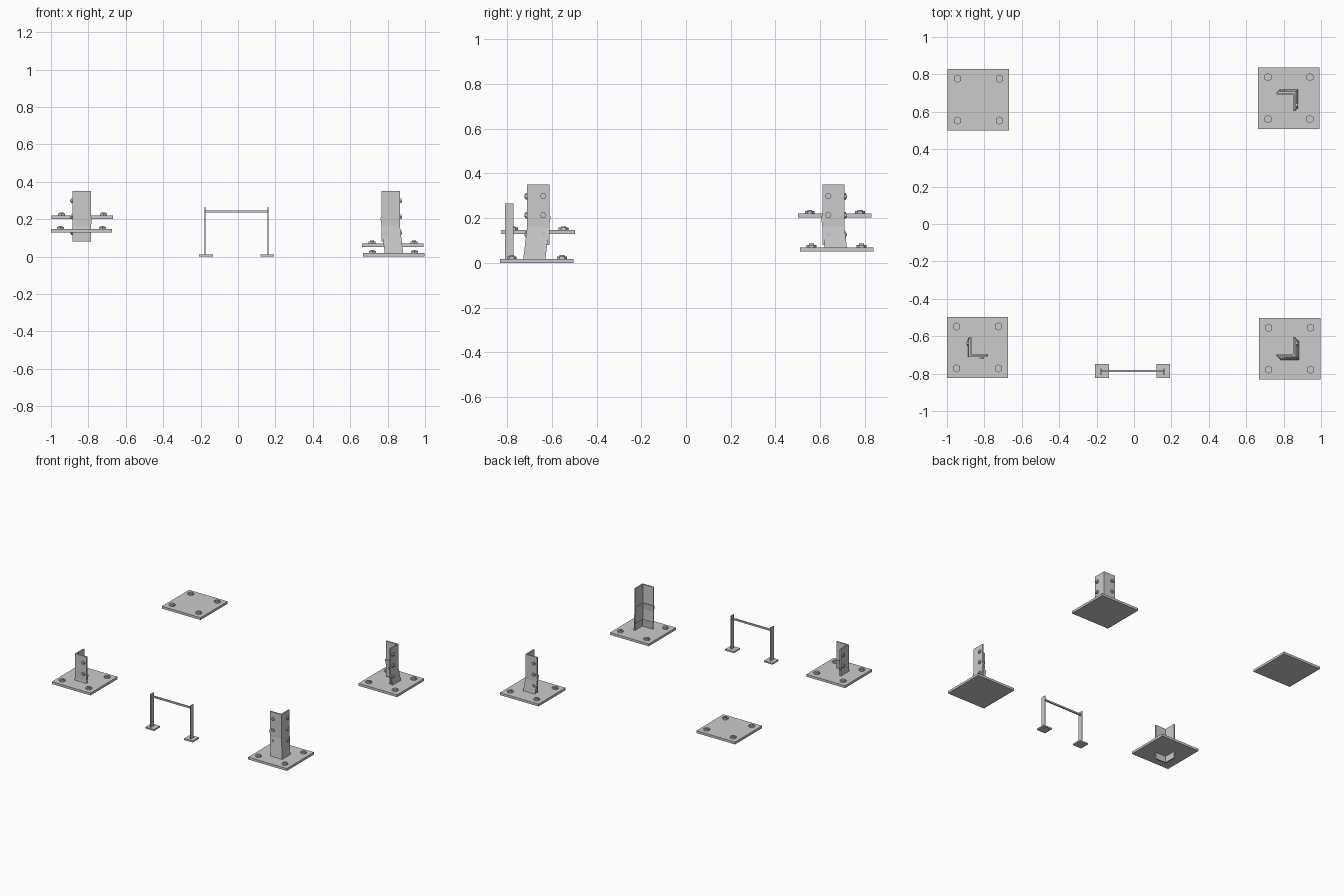
import bpy, bmesh, math
from mathutils import Vector, Matrix

if "Cube" in bpy.data.objects:
    bpy.data.objects.remove(bpy.data.objects["Cube"])


def finish(bm, name):
    bmesh.ops.recalc_face_normals(bm, faces=bm.faces)
    me = bpy.data.meshes.new(name)
    bm.to_mesh(me)
    bm.free()
    ob = bpy.data.objects.new(name, me)
    bpy.context.collection.objects.link(ob)
    return ob


def box(name, lo, hi):
    lo, hi = Vector(lo), Vector(hi)
    bm = bmesh.new()
    bmesh.ops.create_cube(bm, size=1)
    for v in bm.verts:
        v.co = Vector([(lo[i] + hi[i]) / 2 + v.co[i] * (hi[i] - lo[i]) for i in range(3)])
    return finish(bm, name)


def bolt(name, pos, axis, r, h):
    # hexagonal nut with a round shank end sticking out of it
    bm = bmesh.new()
    for radius, height, sides in ((r, h, 6), (r * 0.5, h * 1.5, 12)):
        bmesh.ops.create_cone(bm, cap_ends=True, segments=sides, radius1=radius,
                              radius2=radius, depth=height,
                              matrix=Matrix.Translation((0, 0, height / 2)))
    rot = Vector((0, 0, 1)).rotation_difference(Vector(axis)).to_matrix().to_4x4()
    bm.transform(Matrix.Translation(pos) @ rot)
    return finish(bm, name)


def angle_bar(name, bottom, top, sx, sy, leg=0.099, t=0.010):
    # L profile with its outer corner running from bottom to top
    prof = [(0, 0), (leg, 0), (leg, t), (t, t), (t, leg), (0, leg)]
    bm = bmesh.new()
    rings = [[bm.verts.new((c[0] - sx * a, c[1] - sy * b, c[2])) for a, b in prof]
             for c in (bottom, top)]
    for i in range(6):
        j = (i + 1) % 6
        bm.faces.new((rings[0][i], rings[0][j], rings[1][j], rings[1][i]))
    bm.faces.new(rings[0])
    bm.faces.new(rings[1])
    return finish(bm, name)


# base plates: name, centre x, centre y, underside z
plates = [("back_left", -0.832, 0.665, 0.202), ("back_right", 0.828, 0.673, 0.052),
          ("front_left", -0.837, -0.660, 0.129), ("front_right", 0.832, -0.667, 0.0)]
H, T = 0.164, 0.018
for name, x, y, z in plates:
    box(name + "_plate", (x - H, y - H, z), (x + H, y + H, z + T))
    for i in (-1, 1):
        for j in (-1, 1):
            bolt(name + "_anchor_nut", (x + i * 0.112, y + j * 0.112, z + T), (0, 0, 1), 0.022, 0.011)

# tower legs: upper angle bar, sloping stub welded to the plate, bolts
legs = [("back_right", 0.866, 0.708, 1, 1, 0.068), ("front_left", -0.885, -0.710, -1, -1, 0.143),
        ("front_right", 0.866, -0.710, 1, -1, 0.016)]
for name, x, y, sx, sy, z0 in legs:
    angle_bar(name + "_leg", (x, y, 0.08), (x, y, 0.35), sx, sy)

    def corner(z):
        d = -0.007 + (0.22 - z) * 0.12
        return (x + sx * d, y + sy * d, z)
    angle_bar(name + "_stub", corner(z0), corner(0.21), sx, sy)
    for z in (0.298, 0.213, 0.127):
        bolt(name + "_leg_bolt", (x - sx * 0.072, y, z), (0, sy, 0), 0.014, 0.008)
        bolt(name + "_leg_bolt", (x, y - sy * 0.072, z), (sx, 0, 0), 0.014, 0.008)

# small front stand: two flat posts on feet with a cross bar
for name, fx, px in (("left", -0.172, -0.176), ("right", 0.156, 0.160)):
    box(name + "_stand_foot", (fx - 0.037, -0.823, 0), (fx + 0.037, -0.749, 0.011))
    box(name + "_stand_post", (px - 0.003, -0.808, 0.008), (px + 0.003, -0.772, 0.266))
box("stand_cross_bar", (-0.176, -0.791, 0.235), (0.160, -0.780, 0.247))
